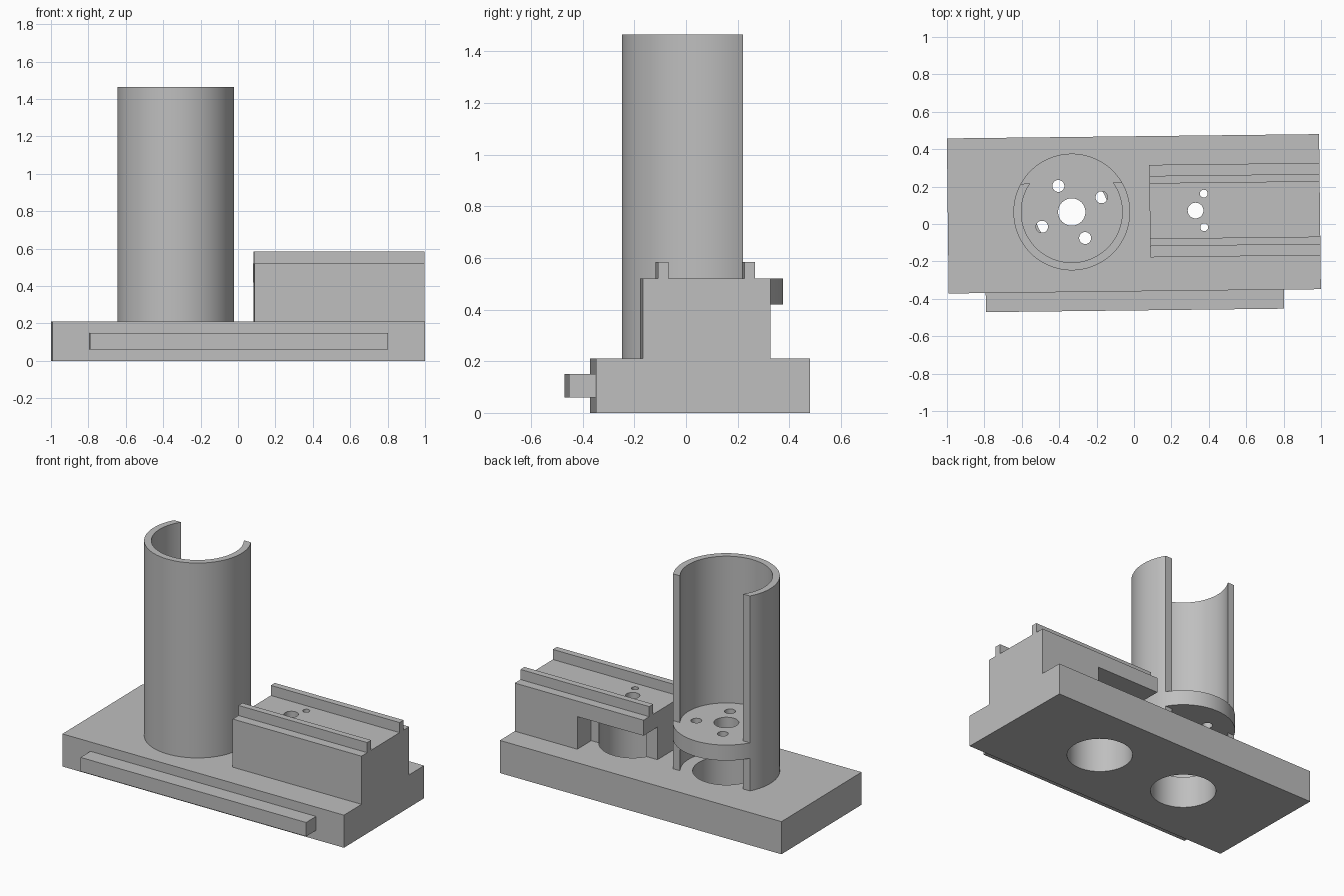
import bpy
import bmesh
import math
from mathutils import Matrix, Vector

default = bpy.data.objects.get("Cube")
if default:
    bpy.data.objects.remove(default, do_unlink=True)

TILT = 0.0116            # the whole fixture sits slightly turned
AXIS_Y = 0.068           # shared centre line of tower and block
TOWER_X, BLOCK_X = -0.332, 0.33
BASE_TOP, SHELF_LOW, SHELF_TOP = 0.21, 0.42, 0.52
BORE = 0.197

grey = bpy.data.materials.new("light grey")
grey.use_nodes = True
colour = (0.52, 0.52, 0.52, 1)
grey.diffuse_color = colour
grey.node_tree.nodes["Principled BSDF"].inputs["Base Color"].default_value = colour


def make_object(name, bm):
    bmesh.ops.recalc_face_normals(bm, faces=bm.faces)
    mesh = bpy.data.meshes.new(name)
    bm.to_mesh(mesh)
    bm.free()
    mesh.materials.append(grey)
    obj = bpy.data.objects.new(name, mesh)
    bpy.context.collection.objects.link(obj)
    return obj


def box(name, x, y, z):
    """Box from three (low, high) ranges."""
    bm = bmesh.new()
    size = Vector([r[1] - r[0] for r in (x, y, z)])
    mid = Vector([(r[0] + r[1]) / 2 for r in (x, y, z)])
    bmesh.ops.create_cube(bm, size=1, matrix=Matrix.Translation(mid) @ Matrix.Diagonal(size).to_4x4())
    return make_object(name, bm)


def cylinder(name, x, y, radius, low, high, sides=96):
    bm = bmesh.new()
    bmesh.ops.create_cone(bm, cap_ends=True, segments=sides, radius1=radius, radius2=radius,
                          depth=high - low, matrix=Matrix.Translation((x, y, (low + high) / 2)))
    return make_object(name, bm)


def cut(obj, cutters):
    """Subtract each cutter, bake the result and drop the cutter."""
    bpy.context.view_layer.objects.active = obj
    for cutter in cutters:
        cutter.hide_render = True
        mod = obj.modifiers.new("cut", "BOOLEAN")
        mod.operation = "DIFFERENCE"
        mod.solver = "EXACT"
        mod.object = cutter
        bpy.ops.object.modifier_apply(modifier=mod.name)
        bpy.data.objects.remove(cutter, do_unlink=True)


# Base plate with two large bores
base = box("base_plate", (-0.995, 0.995), (-0.36, 0.469), (0, BASE_TOP))
cut(base, [cylinder("bore", x, AXIS_Y, BORE, -0.1, 0.3) for x in (TOWER_X, BLOCK_X)])

# Key bar along the front
key = box("front_key_bar", (-0.797, 0.797), (-0.462, -0.36), (0.06, 0.15))

# Tower: open-backed tube around a full round mounting shelf
tower = cylinder("open_tower", TOWER_X, AXIS_Y, 0.312, BASE_TOP, 1.465)
cutters = []
for low, high in ((0.1, SHELF_LOW), (SHELF_TOP, 1.6)):
    cutters.append(cylinder("tube_bore", TOWER_X, AXIS_Y, 0.27, low, high))
    cutters.append(box("back_opening", (-0.8, 0.1), (0.222, 0.6), (low, high)))
cutters.append(cylinder("shaft_hole", TOWER_X, AXIS_Y, 0.073, 0.3, 0.6, 48))
for dx, dy in ((0.07, -0.14), (0.16, 0.077)):
    for s in (1, -1):
        cutters.append(cylinder("screw_hole", TOWER_X + s * dx, AXIS_Y + s * dy, 0.032, 0.3, 0.6, 32))
cut(tower, cutters)

# Block: cross-section with two rails, extruded along x
half = [(0.247, BASE_TOP), (0.247, SHELF_TOP), (0.188, SHELF_TOP),
        (0.188, 0.585), (0.147, 0.585), (0.147, SHELF_TOP)]
section = half + [(-y, z) for y, z in reversed(half)]
bm = bmesh.new()
face = bm.faces.new([bm.verts.new((0.085, AXIS_Y + y, z)) for y, z in section])
ends = bmesh.ops.extrude_face_region(bm, geom=[face])["geom"]
bmesh.ops.translate(bm, vec=(0.91, 0, 0), verts=[g for g in ends if isinstance(g, bmesh.types.BMVert)])
block = make_object("railed_block", bm)
cutters = [
    cylinder("motor_bore", BLOCK_X, AXIS_Y, BORE, 0.1, SHELF_LOW),
    box("back_recess", (0.0, 0.553), (0.171, 0.5), (0.1, SHELF_LOW)),
    cylinder("shaft_hole", BLOCK_X, AXIS_Y, 0.042, 0.3, 0.7, 48),
]
for s in (1, -1):
    cutters.append(cylinder("screw_hole", BLOCK_X + 0.045, AXIS_Y + s * 0.09, 0.021, 0.3, 0.7, 32))
cut(block, cutters)

# Turn everything together and smooth the round walls
bpy.ops.object.select_all(action="DESELECT")
for obj in (base, key, tower, block):
    obj.rotation_euler.z = TILT
    obj.select_set(True)
bpy.context.view_layer.objects.active = tower
bpy.ops.object.shade_smooth_by_angle(angle=math.radians(30))
